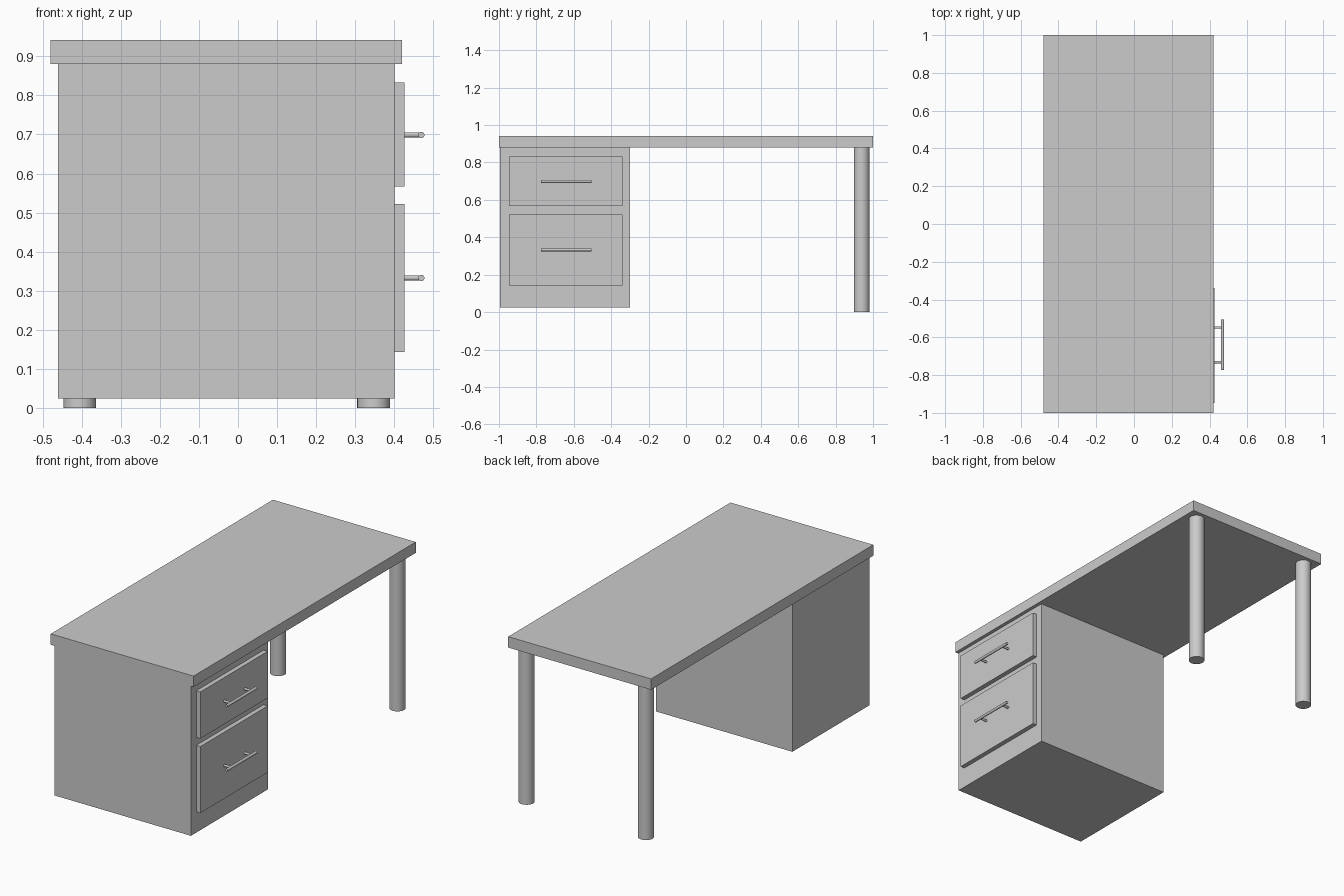
import bpy
from math import pi

if "Cube" in bpy.data.objects:
    bpy.data.objects.remove(bpy.data.objects["Cube"])


def box(name, x, y, z):
    bpy.ops.mesh.primitive_cube_add(size=1, location=(sum(x) / 2, sum(y) / 2, sum(z) / 2))
    ob = bpy.context.object
    ob.name = name
    ob.scale = (x[1] - x[0], y[1] - y[0], z[1] - z[0])
    bpy.ops.object.transform_apply(location=False, rotation=False, scale=True)
    return ob


def rod(name, loc, radius, length, rot=(0, 0, 0), sides=32):
    bpy.ops.mesh.primitive_cylinder_add(vertices=sides, radius=radius, depth=length,
                                        location=loc, rotation=rot)
    ob = bpy.context.object
    ob.name = name
    bpy.ops.object.shade_smooth_by_angle()
    return ob


# Desktop slab and drawer cabinet
box("desktop", (-0.48, 0.42), (-1, 1), (0.88, 0.942))
box("cabinet", (-0.46, 0.40), (-0.995, -0.30), (0.025, 0.88))

# Round legs at the open end
for side, x in (("left", -0.405), ("right", 0.347)):
    rod(f"{side}_leg", (x, 0.939, 0.44), 0.042, 0.88)

# Drawer fronts with bar handles on two posts
HANDLE_Y = -0.64
for level, z0, z1, hz in (("upper", 0.567, 0.833, 0.699), ("lower", 0.143, 0.522, 0.333)):
    box(f"{level}_drawer_front", (0.40, 0.426), (-0.947, -0.34), (z0, z1))
    rod(f"{level}_handle_bar", (0.469, HANDLE_Y, hz), 0.008, 0.268, (pi / 2, 0, 0))
    for side, dy in (("near", -0.092), ("far", 0.092)):
        rod(f"{level}_handle_post_{side}", (0.444, HANDLE_Y + dy, hz), 0.0065, 0.044,
            (0, pi / 2, 0))
